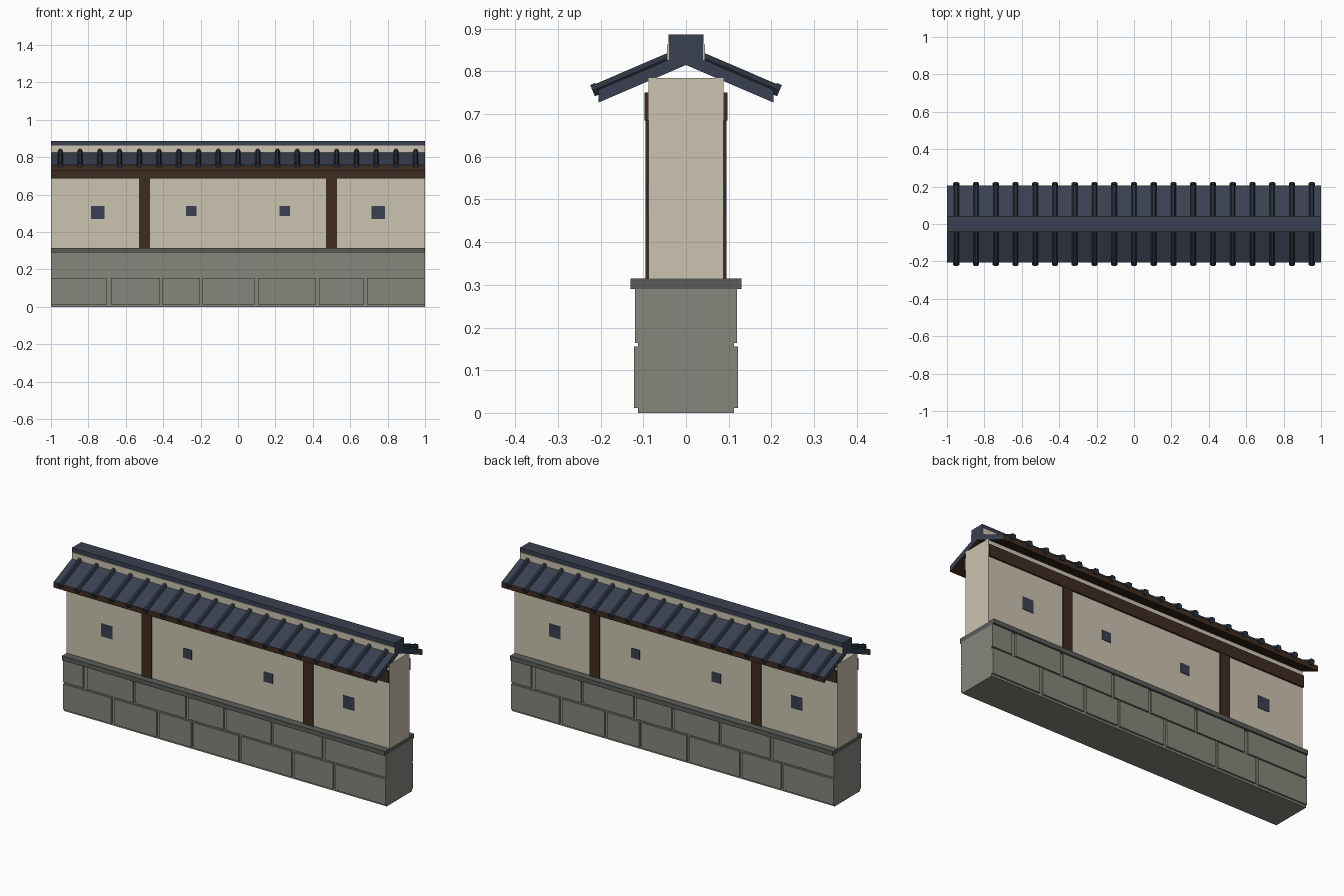
import bpy, bmesh, math
from mathutils import Matrix, Vector

if "Cube" in bpy.data.objects:
    bpy.data.objects.remove(bpy.data.objects["Cube"])


def material(name, hex_code):
    def lin(c):
        c /= 255
        return c / 12.92 if c <= 0.04045 else ((c + 0.055) / 1.055) ** 2.4
    m = bpy.data.materials.new(name)
    m.diffuse_color = [lin(int(hex_code[i:i + 2], 16)) for i in (0, 2, 4)] + [1]
    m.use_nodes = True
    m.node_tree.nodes["Principled BSDF"].inputs["Base Color"].default_value = m.diffuse_color
    return m


STONE = material("grey stone", "86867C")
COPING = material("dark stone", "585C58")
PLASTER = material("cream plaster", "CBC3B0")
WOOD = material("dark wood", "3E2C21")
SLATE = material("slate tile", "394050")
RIB = material("dark tile", "2C323E")


def add_box(bm, x0, x1, y0, y1, z0, z1):
    size = Matrix.Diagonal((x1 - x0, y1 - y0, z1 - z0, 1))
    mid = Matrix.Translation(((x0 + x1) / 2, (y0 + y1) / 2, (z0 + z1) / 2))
    bmesh.ops.create_cube(bm, size=1, matrix=mid @ size)


def finish(name, bm, *mats):
    me = bpy.data.meshes.new(name)
    bmesh.ops.recalc_face_normals(bm, faces=bm.faces)
    bm.to_mesh(me)
    bm.free()
    for m in mats:
        me.materials.append(m)
    ob = bpy.data.objects.new(name, me)
    bpy.context.collection.objects.link(ob)
    return ob


def boxes(name, mat, items):
    bm = bmesh.new()
    for b in items:
        add_box(bm, *b)
    return finish(name, bm, mat)


def both_sides(name, mat, items):
    # front parts (x0, x1, inner depth, outer depth, z0, z1), turned half round for the back
    front = [(a, b, -o, -i, c, d) for a, b, i, o, c, d in items]
    back = [(-b, -a, i, o, c, d) for a, b, i, o, c, d in items]
    return boxes(name, mat, front + back)


# stone base: core with two courses of raised blocks
boxes("stone_core", STONE, [(-1, 1, -0.112, 0.112, 0, 0.29)])
lower = [(-1, -.70), (-.68, -.42), (-.405, -.205), (-.19, .09),
         (.107, .417), (.433, .674), (.69, 1)]
upper = [(-1, -.877), (-.853, -.567), (-.55, -.24), (-.224, -.005),
         (.011, .289), (.305, .604), (.626, 1)]
both_sides("lower_stone_blocks", STONE, [(a, b, .10, .122, .012, .155) for a, b in lower])
both_sides("upper_stone_blocks", STONE, [(a, b, .10, .12, .164, .29) for a, b in upper])
boxes("stone_coping", COPING, [(-1, 1, -.13, .13, .29, .315)])

# plastered wall with timber frame and loopholes
boxes("plaster_wall", PLASTER, [(-1, 1, -.088, .088, .315, .785)])
both_sides("timber_posts", WOOD, [(x - .03, x + .03, .08, .095, .315, .69) for x in (-.5, .5)])
both_sides("timber_beams", WOOD, [(-1, 1, .086, .097, .685, .75)])
both_sides("large_loopholes", SLATE, [(x - .035, x + .035, .086, .091, .468, .538) for x in (-.75, .75)])
both_sides("small_loopholes", SLATE, [(x - .027, x + .027, .086, .091, .484, .538) for x in (-.25, .25)])

# roof: bent slab profile run along x, wooden on the underside and fascia
SLOPE = 0.43
EAVE = 0.205
bm = bmesh.new()
profile = [(-EAVE, .727), (0, .815), (EAVE, .727), (EAVE, .757), (0, .845), (-EAVE, .757)]
rings = [[bm.verts.new((x, y, z)) for y, z in profile] for x in (-1, 1)]
for i in range(6):
    j = (i + 1) % 6
    bm.faces.new((rings[0][i], rings[0][j], rings[1][j], rings[1][i]))
for r in rings:
    bm.faces.new((r[0], r[1], r[4], r[5]))
    bm.faces.new((r[1], r[2], r[3], r[4]))
bmesh.ops.recalc_face_normals(bm, faces=bm.faces)
for f in bm.faces:
    f.material_index = 1 if f.normal.z < 0.1 and abs(f.normal.x) < 0.5 else 0
finish("roof_slab", bm, SLATE, WOOD)


# rows of six-sided tile ribs with round end tiles
def add_rod(bm, a, b, r):
    a, b = Vector(a), Vector(b)
    d = (b - a).normalized()
    side = Vector((1, 0, 0))
    up = side.cross(d)
    m = Matrix((side, up, d)).transposed().to_4x4()
    m = Matrix.Translation((a + b) / 2) @ m @ Matrix.Rotation(math.pi / 2, 4, 'Z')
    bmesh.ops.create_cone(bm, cap_ends=True, segments=6, radius1=r, radius2=r,
                          depth=(b - a).length, matrix=m)


ribs, ends = bmesh.new(), bmesh.new()
for i in range(19):
    x = -.95 + i * 1.9 / 18
    for s in (-1, 1):
        def on_slope(y):
            return (x, s * y, .849 - SLOPE * y)
        add_rod(ribs, on_slope(.02), on_slope(.21), .0135)
        add_rod(ends, on_slope(.207), on_slope(.219), .0165)
finish("tile_ribs", ribs, RIB)
finish("rib_end_tiles", ends, RIB)

# ridge: plaster band under a tile cap
both_sides("ridge_plaster_band", PLASTER, [(-.999, .999, .035, .044, .825, .863)])
boxes("ridge_cap", SLATE, [(-1, 1, -.04, .04, .825, .865), (-1, 1, -.041, .041, .865, .887)])
